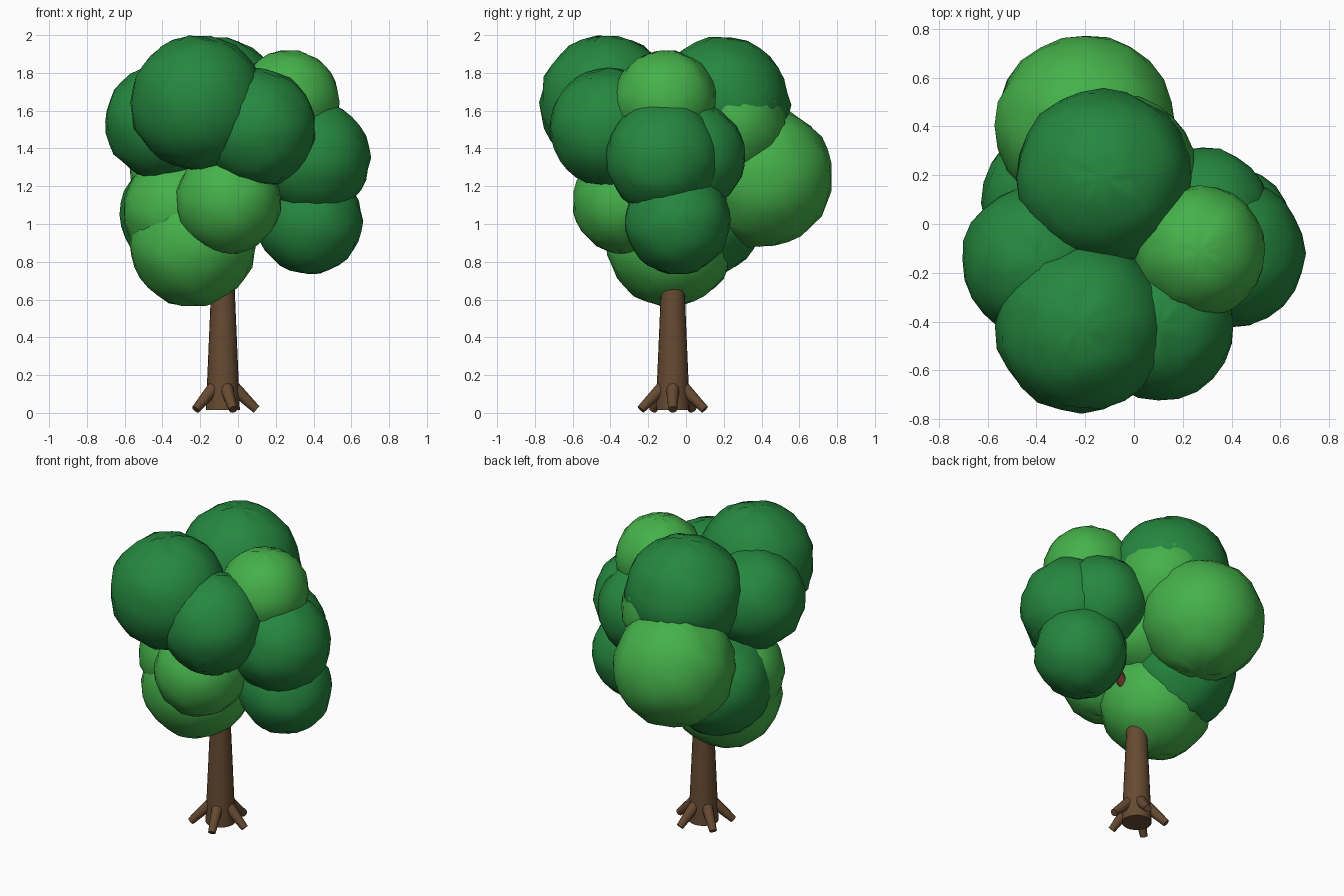
import bpy, bmesh, math, random
from mathutils import Vector, noise

if "Cube" in bpy.data.objects:
    bpy.data.objects.remove(bpy.data.objects["Cube"])

random.seed(4)


def material(name, r, g, b):
    m = bpy.data.materials.new(name)
    lin = [((c / 255 + 0.055) / 1.055) ** 2.4 for c in (r, g, b)]
    m.diffuse_color = (*lin, 1)
    m.use_nodes = True
    m.node_tree.nodes["Principled BSDF"].inputs["Base Color"].default_value = m.diffuse_color
    return m


DARK = material("dark_green_leaves", 37, 135, 63)
LIGHT = material("light_green_leaves", 69, 177, 74)
BARK = material("brown_bark", 102, 74, 50)
BRANCH = material("red_brown_branch", 112, 58, 46)


def finish(bm, name, mat, angle):
    me = bpy.data.meshes.new(name)
    bm.to_mesh(me)
    bm.free()
    ob = bpy.data.objects.new(name, me)
    bpy.context.collection.objects.link(ob)
    me.materials.append(mat)
    bpy.ops.object.select_all(action='DESELECT')
    ob.select_set(True)
    bpy.context.view_layer.objects.active = ob
    bpy.ops.object.shade_smooth_by_angle(angle=math.radians(angle))
    return ob


def leaf_ball(name, centre, radius, mat):
    """Slightly lumpy smooth ball."""
    bm = bmesh.new()
    bmesh.ops.create_uvsphere(bm, u_segments=24, v_segments=16, radius=radius)
    centre = Vector(centre)
    for v in bm.verts:
        lump = noise.noise(v.co / radius * 2.6 + centre * 7)
        v.co *= 1 + 0.03 * lump + random.uniform(-0.018, 0.018)
        v.co += centre
    finish(bm, name, mat, 60)


def limb(name, a, b, r1, r2, sides, mat):
    """Tapered round bar from a to b."""
    a, b = Vector(a), Vector(b)
    bm = bmesh.new()
    bmesh.ops.create_cone(bm, cap_ends=True, segments=sides, radius1=r1,
                          radius2=r2, depth=(b - a).length)
    rot = (b - a).to_track_quat('Z', 'Y')
    for v in bm.verts:
        v.co = rot @ v.co + (a + b) / 2
    finish(bm, name, mat, 40)


# Trunk, five flared roots and a mostly hidden branch
TX, TY = -0.08, -0.07
limb("trunk", (TX, TY, 0.015), (TX, TY, 0.95), 0.09, 0.05, 20, BARK)
for i in range(5):
    t = math.radians(72 * i)
    c, s = math.cos(t), math.sin(t)
    limb(f"root_{i + 1}", (TX + 0.178 * c, TY + 0.178 * s, 0.018),
         (TX + 0.062 * c, TY + 0.062 * s, 0.13), 0.023, 0.035, 12, BARK)
limb("branch", (-0.07, -0.07, 0.78), (0.3, 0.05, 1.12), 0.035, 0.025, 12, BRANCH)

# Leaf clumps: name, centre, radius, colour
for name, centre, radius, mat in [
    ("front_top_clump", (-0.215, -0.42, 1.643), 0.355, DARK),
    ("front_middle_clump", (0.10, -0.41, 1.51), 0.312, DARK),
    ("back_top_clump", (-0.125, 0.19, 1.63), 0.36, DARK),
    ("right_upper_clump", (0.395, -0.12, 1.35), 0.305, DARK),
    ("right_back_clump", (0.28, 0.03, 1.36), 0.285, DARK),
    ("right_lower_clump", (0.38, -0.045, 1.015), 0.28, DARK),
    ("left_upper_clump", (-0.40, -0.15, 1.54), 0.305, DARK),
    ("left_back_clump", (-0.30, 0.085, 1.05), 0.325, DARK),
    ("right_top_clump", (0.27, -0.11, 1.65), 0.27, LIGHT),
    ("back_inner_clump", (-0.06, 0.22, 1.53), 0.31, LIGHT),
    ("back_clump", (-0.20, 0.405, 1.25), 0.37, LIGHT),
    ("left_lower_clump", (-0.24, -0.085, 0.90), 0.335, LIGHT),
    ("left_inner_clump", (-0.31, -0.07, 1.07), 0.30, LIGHT),
    ("front_lower_clump", (-0.05, -0.32, 1.12), 0.28, LIGHT),
    ("centre_clump", (-0.06, 0.03, 1.28), 0.28, LIGHT),
]:
    leaf_ball(name, centre, radius, mat)
